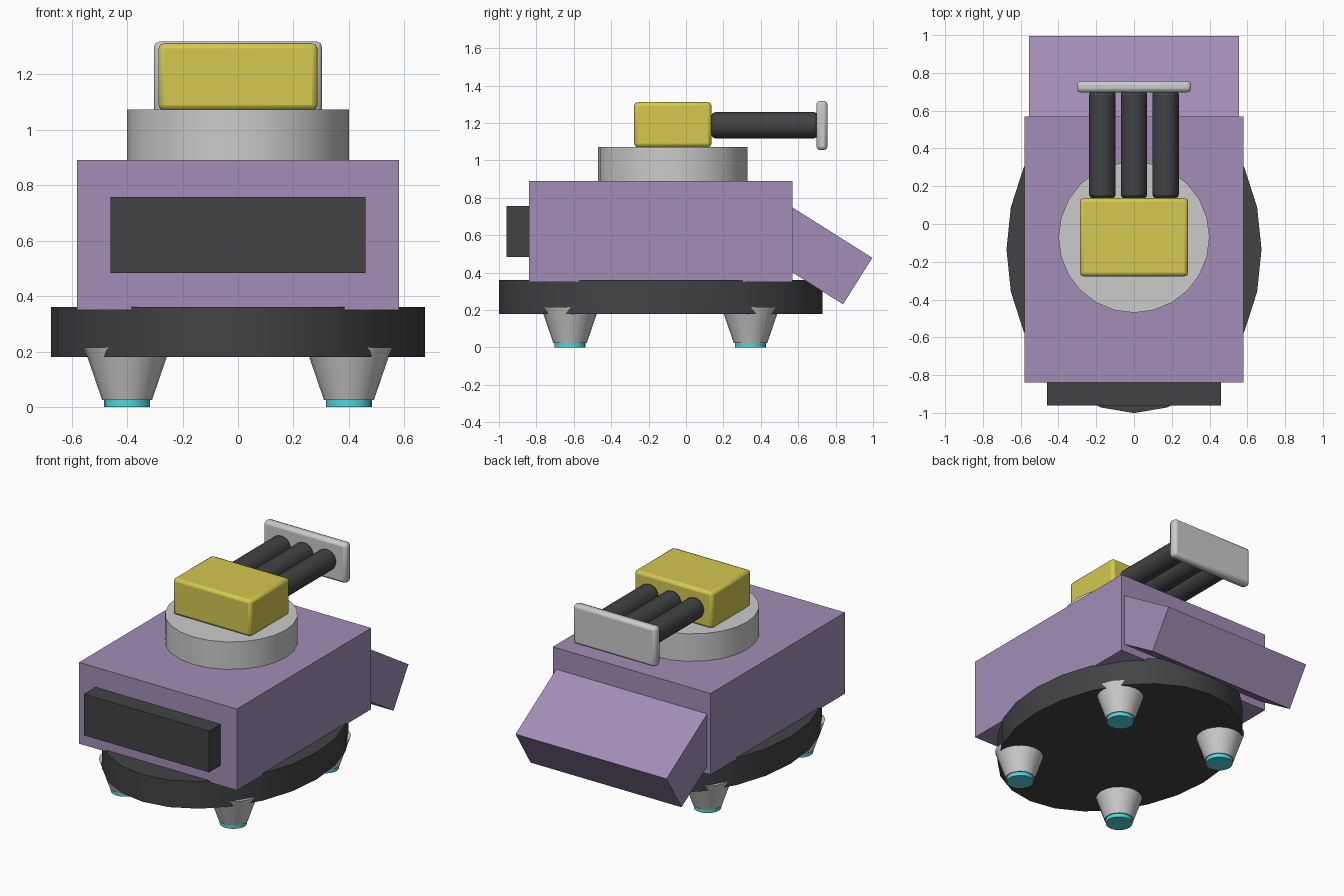
import bpy, math

if "Cube" in bpy.data.objects:
    bpy.data.objects.remove(bpy.data.objects["Cube"])


def material(name, rgb):
    m = bpy.data.materials.new(name)
    m.diffuse_color = (*rgb, 1)
    m.use_nodes = True
    m.node_tree.nodes["Principled BSDF"].inputs["Base Color"].default_value = m.diffuse_color
    return m


PURPLE = material("purple_paint", (0.36, 0.27, 0.47))
DARK = material("dark_metal", (0.055, 0.055, 0.06))
YELLOW = material("yellow_paint", (0.66, 0.58, 0.08))
CYAN = material("cyan_glow", (0.08, 0.68, 0.74))


def finish(name, mat, bevel, smooth):
    ob = bpy.context.object
    ob.name = name
    bpy.ops.object.transform_apply(location=False, rotation=True, scale=True)
    if mat:
        ob.data.materials.append(mat)
    if bevel:
        b = ob.modifiers.new("Bevel", 'BEVEL')
        b.width, b.segments = bevel, 2
        b.limit_method = 'ANGLE'
    if smooth:
        bpy.ops.object.shade_smooth_by_angle(angle=math.radians(30))
    return ob


def box(name, lo, hi, mat=None, bevel=0):
    c = [(a + b) / 2 for a, b in zip(lo, hi)]
    bpy.ops.mesh.primitive_cube_add(size=1, location=c)
    bpy.context.object.scale = [b - a for a, b in zip(lo, hi)]
    return finish(name, mat, bevel, bevel > 0)


def cone(name, loc, r1, r2, depth, sides=24, mat=None, rot=(0, 0, 0),
         scale=(1, 1, 1), bevel=0):
    bpy.ops.mesh.primitive_cone_add(vertices=sides, radius1=r1, radius2=r2,
                                    depth=depth, location=loc, rotation=rot)
    bpy.context.object.scale = scale
    return finish(name, mat, bevel, True)


# Hull, front grille and oval skirt
box("hull", (-0.58, -0.84, 0.35), (0.58, 0.57, 0.89), PURPLE)
box("front_grille", (-0.46, -0.96, 0.483), (0.46, -0.82, 0.757), DARK)
cone("skirt", (0, -0.135, 0.27), 1, 1, 0.18, mat=DARK,
     scale=(0.675, 0.866, 1))

# Sloping rear ramp, sunk into the hull
tilt = math.radians(-32.2)
length, thick = 0.62, 0.294
end_y, end_z = 0.918, 0.355  # middle of the outer end face
bpy.ops.mesh.primitive_cube_add(
    size=1, rotation=(tilt, 0, 0),
    location=(0, end_y - length / 2 * math.cos(tilt),
              end_z - length / 2 * math.sin(tilt)))
bpy.context.object.scale = (1.11, length, thick)
finish("rear_ramp", PURPLE, 0, False)

# Hover feet with glowing pads
for x in (-0.4, 0.4):
    for y in (-0.62, 0.345):
        cone("foot", (x, y, 0.12), 0.09, 0.155, 0.19, 20)
        cone("foot_pad", (x, y, 0.02), 0.083, 0.083, 0.04, 20, CYAN)

# Turret ring and weapon housing
cone("turret_ring", (0, -0.07, 0.98), 0.4, 0.4, 0.185)
box("turret_housing", (-0.287, -0.277, 1.07), (0.287, 0.137, 1.312),
    YELLOW, 0.02)

# Three barrels and the end plate
for x in (-0.167, 0, 0.167):
    cone("barrel", (x, 0.421, 1.188), 0.07, 0.07, 0.57, 20, DARK,
         rot=(math.radians(90), 0, 0), bevel=0.02)
box("end_plate", (-0.303, 0.697, 1.055), (0.303, 0.757, 1.318), None, 0.02)
